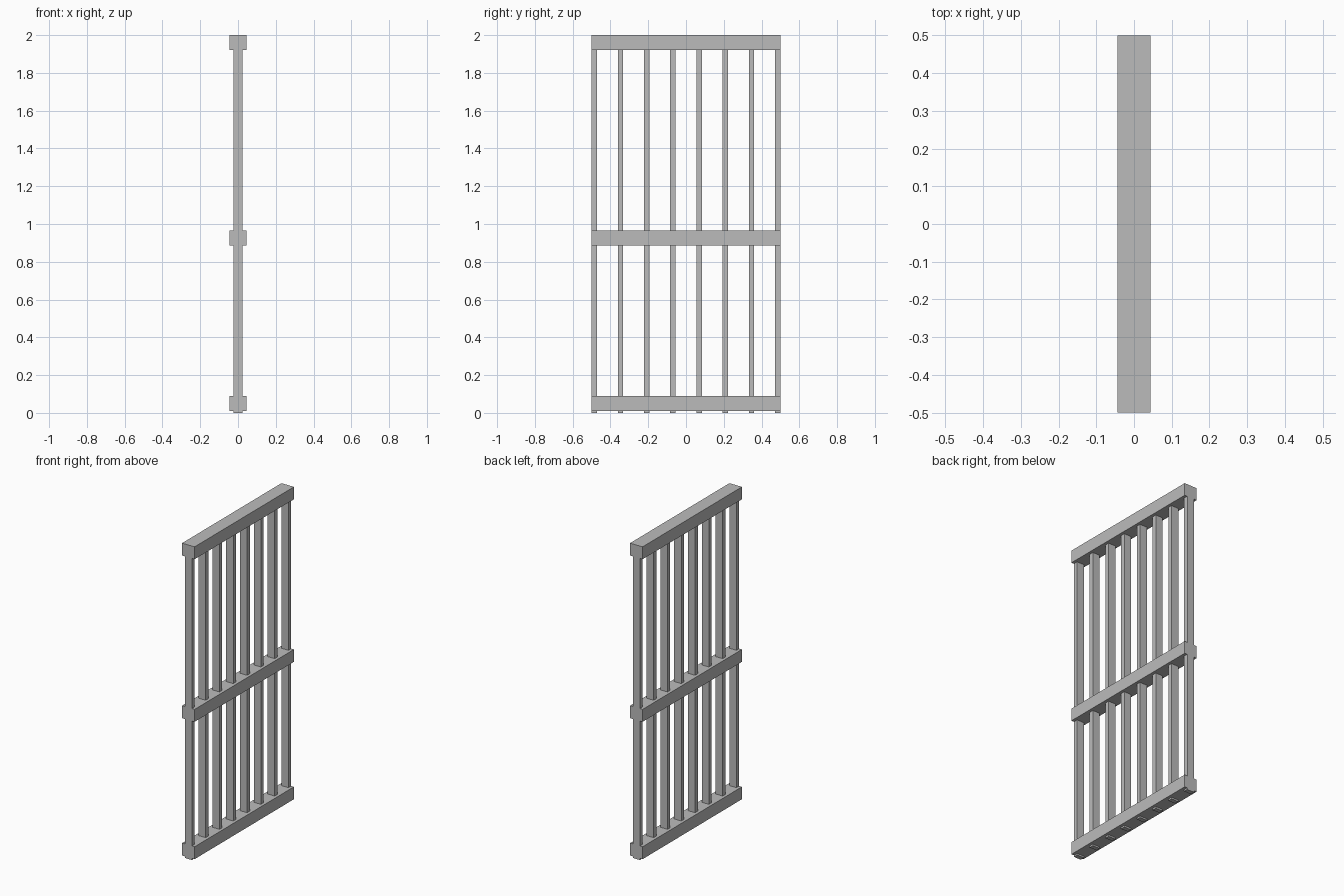
import bpy

cube = bpy.data.objects.get("Cube")
if cube:
    bpy.data.objects.remove(cube, do_unlink=True)

# Single metal colour
metal = bpy.data.materials.new("grey_metal")
metal.use_nodes = True
colour = (0.5, 0.5, 0.5, 1)
metal.diffuse_color = colour
metal.node_tree.nodes["Principled BSDF"].inputs["Base Color"].default_value = colour


def box(name, size, centre):
    bpy.ops.mesh.primitive_cube_add(size=1, location=centre)
    ob = bpy.context.object
    ob.name = name
    ob.scale = size
    bpy.ops.object.transform_apply(location=False, rotation=False, scale=True)
    ob.data.materials.append(metal)
    return ob


LENGTH = 1.0
RAIL_WIDTH, RAIL_HEIGHT = 0.088, 0.079
BAR_DEPTH, BAR_WIDTH = 0.05, 0.028
BAR_COUNT = 8
BAR_TOP = 1.96

# Horizontal rails
for name, z in (("bottom_rail", 0.05), ("middle_rail", 0.925), ("top_rail", 1.9605)):
    box(name, (RAIL_WIDTH, LENGTH, RAIL_HEIGHT), (0, 0, z))

# Upright bars, the outer two flush with the rail ends
span = LENGTH - BAR_WIDTH
for i in range(BAR_COUNT):
    y = -span / 2 + span * i / (BAR_COUNT - 1)
    box(f"upright_bar_{i + 1}", (BAR_DEPTH, BAR_WIDTH, BAR_TOP), (0, y, BAR_TOP / 2))
